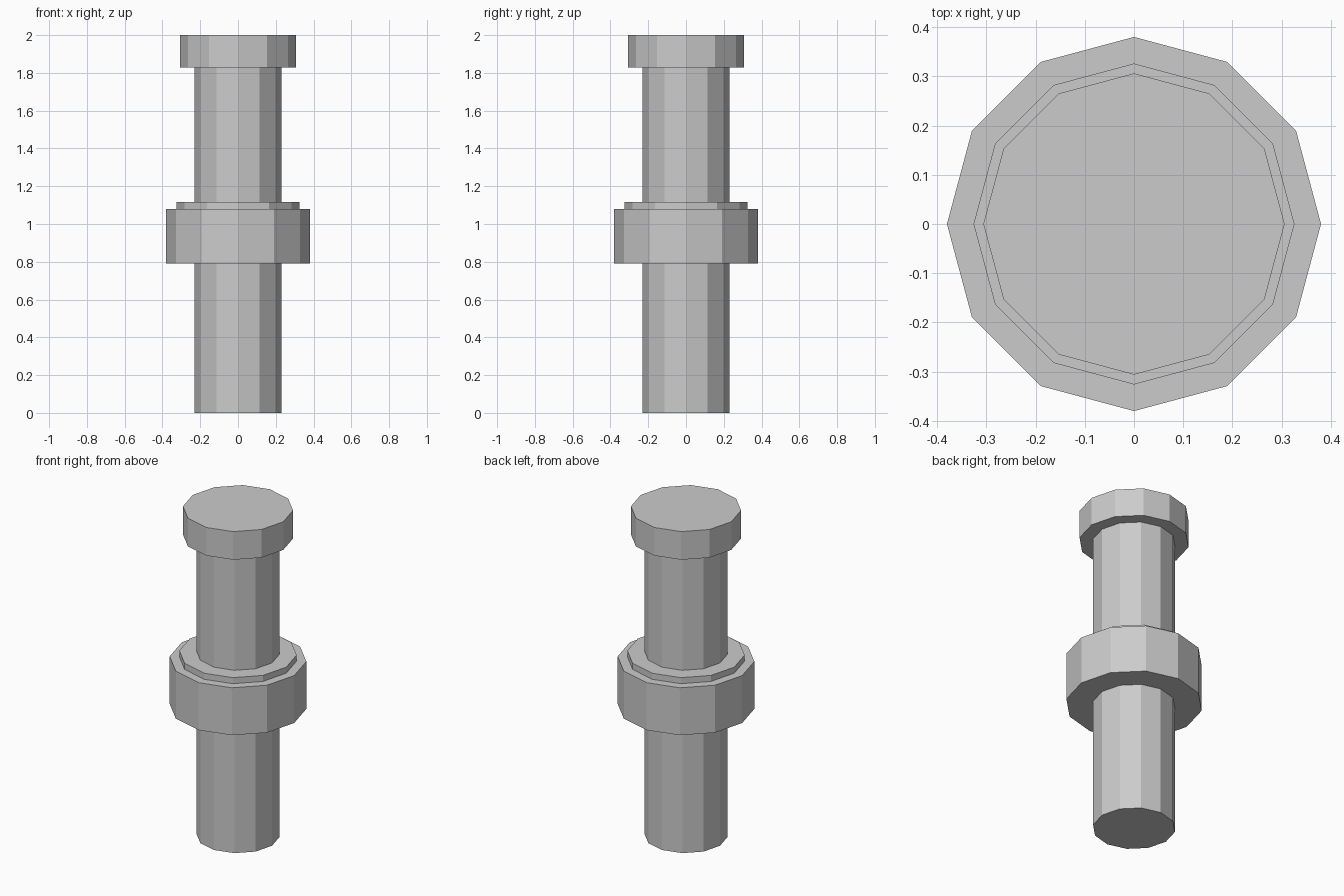
import bpy
import math

SIDES = 12

cube = bpy.data.objects.get("Cube")
if cube:
    bpy.data.objects.remove(cube, do_unlink=True)

# Single plain grey
grey = bpy.data.materials.new("plain_grey")
grey.use_nodes = True
colour = (0.6, 0.6, 0.6, 1.0)
grey.diffuse_color = colour
grey.node_tree.nodes["Principled BSDF"].inputs["Base Color"].default_value = colour


def add_drum(name, radius, bottom, top):
    """Flat-sided upright cylinder with corners on the x and y axes."""
    bpy.ops.mesh.primitive_cylinder_add(
        vertices=SIDES, radius=radius, depth=top - bottom,
        end_fill_type='NGON', location=(0, 0, (bottom + top) / 2))
    drum = bpy.context.object
    drum.name = name
    drum.data.name = name
    drum.data.materials.append(grey)
    bpy.ops.object.shade_flat()
    return drum


# Long shaft running into the cap
add_drum("shaft", 0.23, 0.0, 1.9)

# Wide collar with a thin stepped ring on top
add_drum("collar", 0.38, 0.79, 1.08)
add_drum("collar_ring", 0.326, 1.0, 1.117)

# Cap at the upper end
add_drum("cap", 0.306, 1.828, 2.0)
